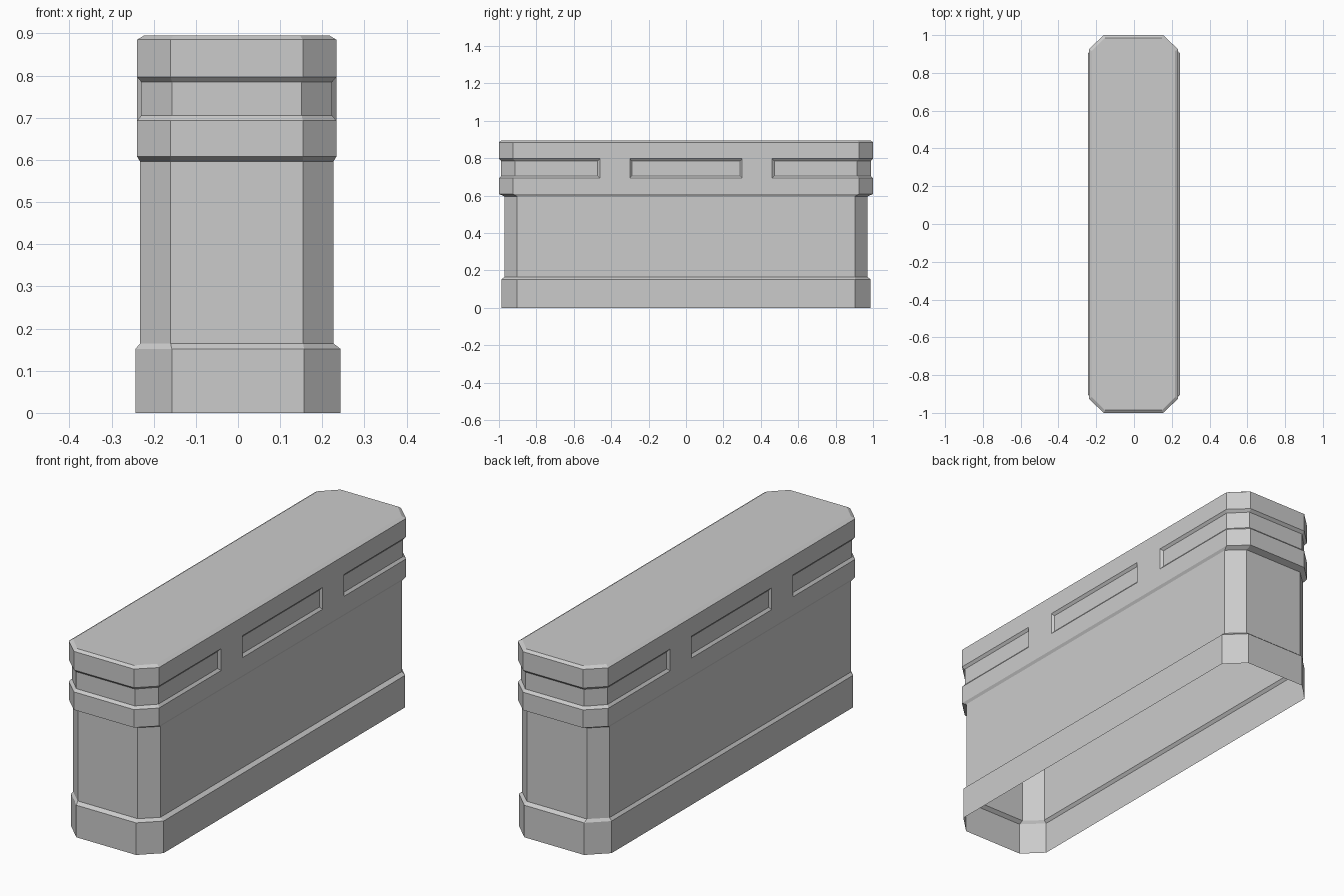
import bpy, bmesh

if "Cube" in bpy.data.objects:
    bpy.data.objects.remove(bpy.data.objects["Cube"])

SLOT_RIM = (0.46, 0.30)      # y of slot ends on the outer face
SLOT_FLOOR = (0.472, 0.29)   # y of slot ends on the recessed floor


def ring(z, cx, hx, hy, ix, iy, pillar_x=None):
    """Eight-sided outline; the long sides carry columns for the slot ends."""
    floor = SLOT_FLOOR if pillar_x else SLOT_RIM
    px = pillar_x or hx
    half = [(hx, iy), (hx, floor[0]), (px, SLOT_RIM[0]),
            (px, SLOT_RIM[1]), (hx, floor[1])]
    side = [(x, -y) for x, y in half] + half[::-1]
    outline = [(ix, -hy)] + side + [(ix, hy)]
    outline += [(-x, -y) for x, y in outline]
    return [(cx + x, y, z) for x, y in outline]


# Lofted levels from the open bottom to the cap
C = -0.003
band = (C, 0.2365, 1.0, 0.157, 0.925)
groove = (C, 0.2265, 0.988, 0.154, 0.915, 0.2365)
levels = [
    ring(0.0, 0, 0.243, 0.987, 0.157, 0.904),      # plinth
    ring(0.152, 0, 0.243, 0.987, 0.157, 0.904),
    ring(0.165, C, 0.229, 0.971, 0.157, 0.904),    # body
    ring(0.596, C, 0.229, 0.971, 0.157, 0.904),
    ring(0.608, *band),                            # lower band
    ring(0.693, *band),
    ring(0.705, *groove),                          # slots and end grooves
    ring(0.785, *groove),
    ring(0.797, *band),                            # upper band
    ring(0.885, *band),
    ring(0.895, C, 0.22, 0.986, 0.15, 0.916),      # cap
]

bm = bmesh.new()
rows = [[bm.verts.new(p) for p in level] for level in levels]
for low, high in zip(rows, rows[1:]):
    n = len(low)
    for i in range(n):
        j = (i + 1) % n
        bm.faces.new((low[i], low[j], high[j], high[i]))
bm.faces.new(rows[-1])

# Merge the slot-end columns where the wall is plain
bmesh.ops.remove_doubles(bm, verts=bm.verts, dist=0.0005)
bmesh.ops.recalc_face_normals(bm, faces=bm.faces)

mesh = bpy.data.meshes.new("barrier_wall")
bm.to_mesh(mesh)
bm.free()
bpy.context.collection.objects.link(bpy.data.objects.new("barrier_wall", mesh))
